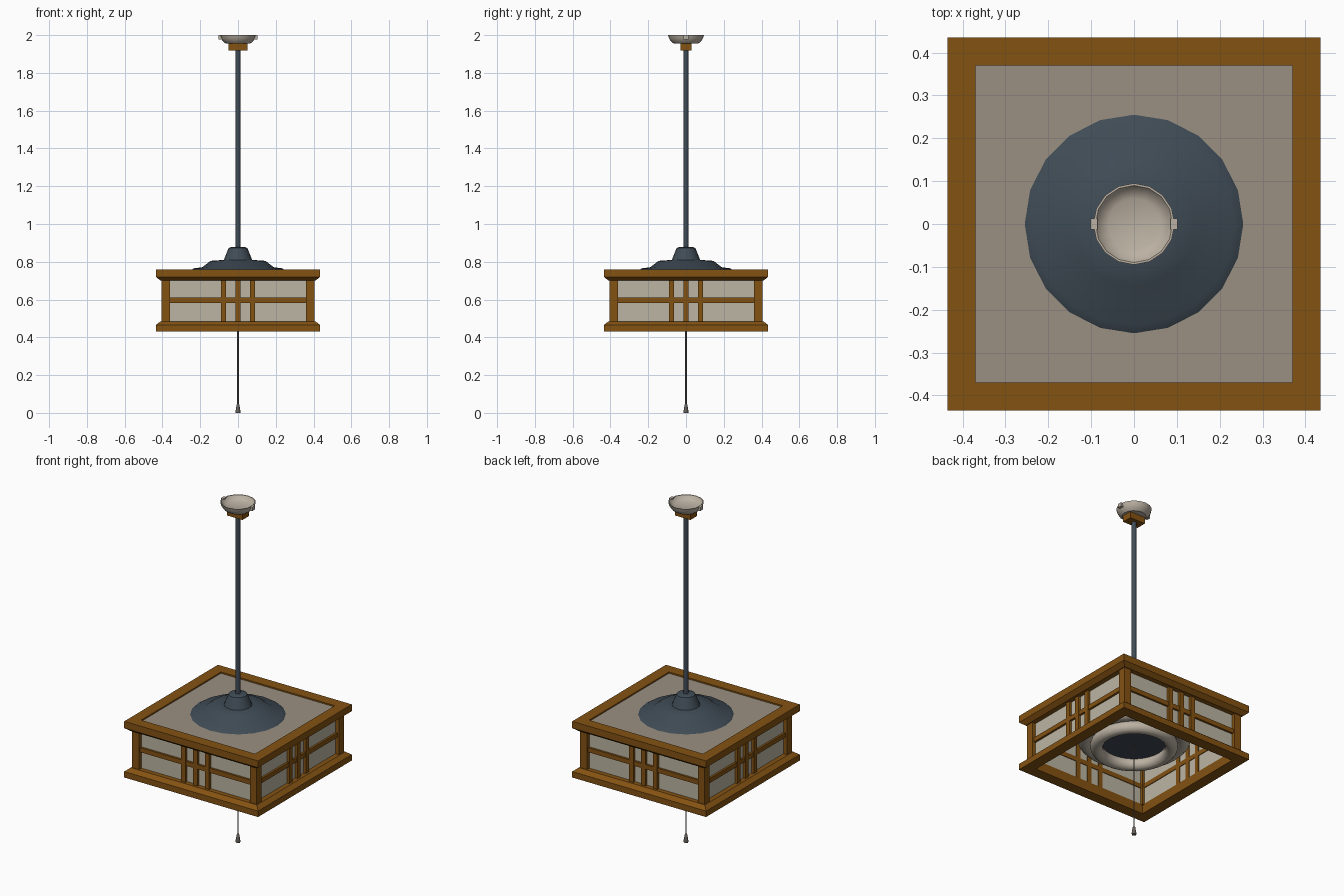
import bpy, bmesh, math

cube = bpy.data.objects.get("Cube")
if cube:
    bpy.data.objects.remove(cube, do_unlink=True)


def material(name, r, g, b):
    m = bpy.data.materials.new(name)
    m.use_nodes = True
    m.diffuse_color = (r, g, b, 1)
    bsdf = m.node_tree.nodes["Principled BSDF"]
    bsdf.inputs["Base Color"].default_value = (r, g, b, 1)
    bsdf.inputs["Roughness"].default_value = 0.7
    return m


wood = material("oak wood", 0.23, 0.085, 0.006)
slate = material("slate metal", 0.05, 0.071, 0.092)
paper = material("paper panel", 0.50, 0.46, 0.365)
cover = material("taupe cover", 0.33, 0.28, 0.225)
tube = material("warm white", 0.50, 0.44, 0.365)
cord = material("grey cord", 0.14, 0.125, 0.11)


def finish(name, bm, mat, smooth=None):
    bmesh.ops.recalc_face_normals(bm, faces=bm.faces)
    me = bpy.data.meshes.new(name)
    bm.to_mesh(me)
    bm.free()
    ob = bpy.data.objects.new(name, me)
    bpy.context.collection.objects.link(ob)
    me.materials.append(mat)
    if smooth:
        bpy.ops.object.select_all(action="DESELECT")
        ob.select_set(True)
        bpy.context.view_layer.objects.active = ob
        bpy.ops.object.shade_smooth_by_angle(angle=math.radians(smooth))
    return ob


def box(name, x, y, z, mat):
    """Box between the (low, high) pairs x, y and z."""
    bm = bmesh.new()
    bmesh.ops.create_cube(bm, size=1)
    for v in bm.verts:
        v.co = [(a + b) / 2 + c * (b - a) for (a, b), c in zip((x, y, z), v.co)]
    return finish(name, bm, mat)


def lathe(name, profile, mat, sides=20, closed=False, smooth=35):
    """Turn (radius, height) points about z; four sides give a square of that half width."""
    bm = bmesh.new()
    k, turn = (math.sqrt(2), math.pi / 4) if sides == 4 else (1, 0)
    rings = []
    for r, z in profile:
        angles = [turn + math.tau * i / sides for i in range(sides)]
        rings.append([bm.verts.new((r * k * math.cos(a), r * k * math.sin(a), z)) for a in angles])
    pairs = list(zip(rings, rings[1:]))
    if closed:
        pairs.append((rings[-1], rings[0]))
    else:
        bm.faces.new(rings[0])
        bm.faces.new(rings[-1])
    for a, b in pairs:
        for i in range(sides):
            j = (i + 1) % sides
            bm.faces.new((a[i], a[j], b[j], b[i]))
    return finish(name, bm, mat, smooth)


def ring_tube(name, radius, thick, z):
    points = [(radius + thick * math.cos(math.tau * i / 12),
               z + thick * math.sin(math.tau * i / 12)) for i in range(12)]
    return lathe(name, points, tube, 32, True, 60)


# Square wooden frames, chamfered towards the posts
lathe("top_frame", [(0.37, 0.70), (0.41, 0.70), (0.435, 0.72), (0.435, 0.76), (0.37, 0.76)],
      wood, 4, True, None)
lathe("bottom_frame", [(0.37, 0.43), (0.435, 0.43), (0.435, 0.465), (0.41, 0.485), (0.37, 0.485)],
      wood, 4, True, None)

# Corner posts
for sx, side in ((-1, "right"), (1, "left")):
    for sy, end in ((-1, "front"), (1, "back")):
        xs = sorted((sx * 0.36, sx * 0.405))
        ys = sorted((sy * 0.36, sy * 0.405))
        box(f"{end}_{side}_post", xs, ys, (0.48, 0.705), wood)

# Paper panels with their lattice, one set per side
for n, side in enumerate(("front", "left", "back", "right")):
    parts = [box(f"{side}_panel", (-0.365, 0.365), (-0.382, -0.374), (0.47, 0.71), paper),
             box(f"{side}_rail", (-0.362, 0.362), (-0.394, -0.37), (0.583, 0.61), wood)]
    for i, x in enumerate((-0.077, 0, 0.077)):
        parts.append(box(f"{side}_slat_{i + 1}", (x - 0.014, x + 0.014),
                         (-0.397, -0.37), (0.48, 0.705), wood))
    for p in parts:
        p.rotation_euler.z = n * math.pi / 2

# Top cover and metal dome
box("top_cover", (-0.372, 0.372), (-0.372, 0.372), (0.742, 0.752), cover)
lathe("dome", [(0.255, 0.752), (0.235, 0.765), (0.19, 0.771), (0.145, 0.805),
               (0.075, 0.81), (0.05, 0.872), (0.04, 0.877)], slate)
lathe("rod", [(0.013, 0.86), (0.013, 1.93)], slate, 12)

# Lamp tubes and their holder inside the shade
ring_tube("upper_lamp_tube", 0.26, 0.045, 0.60)
ring_tube("lower_lamp_tube", 0.20, 0.035, 0.545)
lathe("lamp_holder", [(0.18, 0.565), (0.18, 0.59), (0.13, 0.745)], slate, 24)

# Ceiling mount: block, open bowl, side tabs
box("mount_block", (-0.05, 0.05), (-0.03, 0.03), (1.918, 1.96), wood)
lathe("ceiling_bowl", [(0.065, 1.955), (0.08, 1.967), (0.09, 1.983), (0.095, 2.0),
                       (0.09, 2.0), (0.08, 1.985), (0.06, 1.975)], tube, 16)
for sx, side in ((-1, "right"), (1, "left")):
    box(f"{side}_bowl_tab", sorted((sx * 0.085, sx * 0.102)), (-0.013, 0.013), (1.978, 2.0), tube)

# Pull cord and its weight
lathe("pull_cord", [(0.004, 0.045), (0.004, 0.58)], cord, 8)
lathe("pull_weight", [(0.012, 0), (0.013, 0.008), (0.007, 0.045), (0.004, 0.05)], cord, 12)
